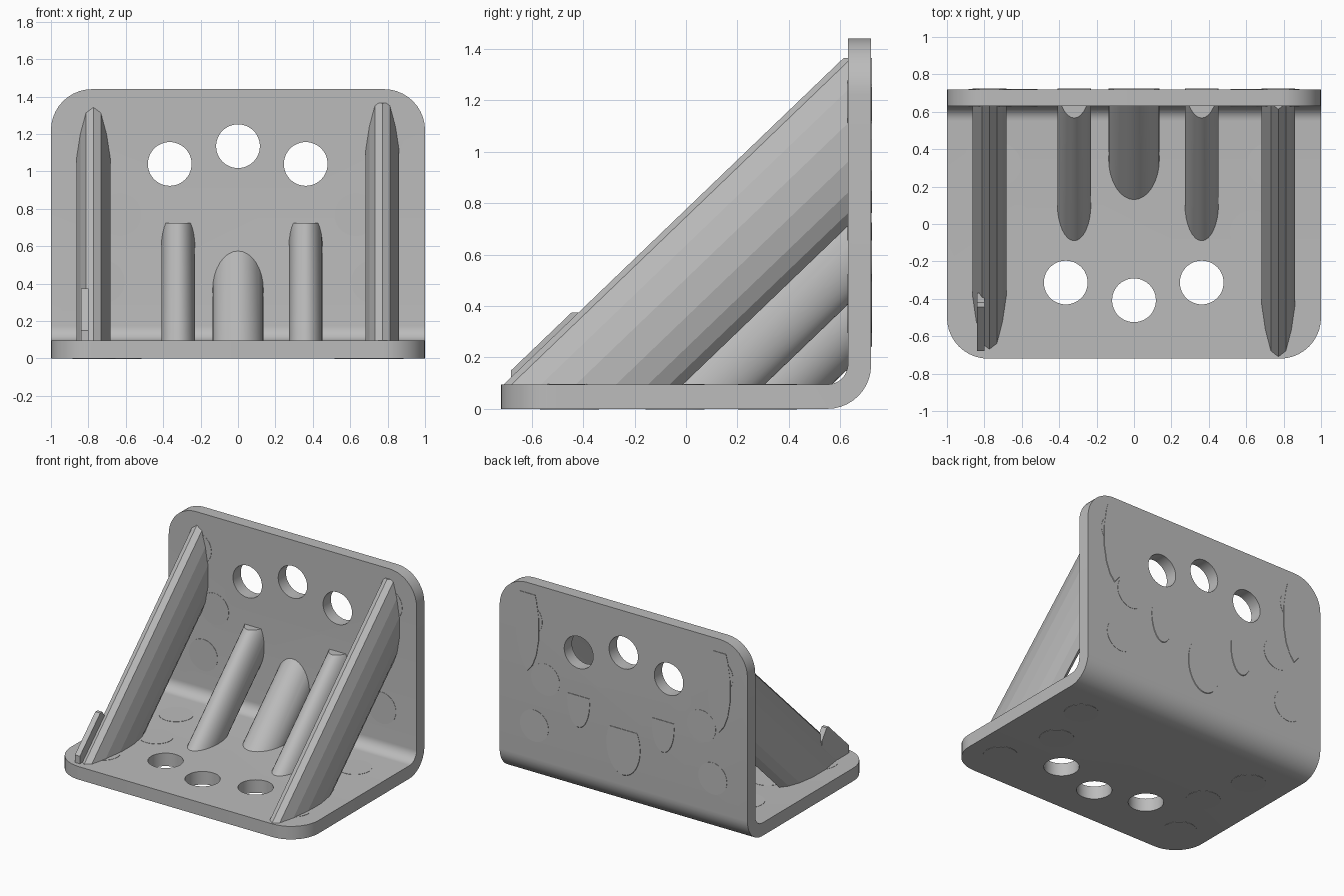
import bpy, bmesh
from math import sin, cos, pi, radians
from mathutils import Matrix

cube = bpy.data.objects.get("Cube")
if cube:
    bpy.data.objects.remove(cube, do_unlink=True)

grey = bpy.data.materials.new("plain_grey")
grey.use_nodes = True
grey.diffuse_color = (0.5, 0.5, 0.5, 1)
grey.node_tree.nodes["Principled BSDF"].inputs["Base Color"].default_value = (0.5, 0.5, 0.5, 1)

SLOPE = 0.96     # rise of the braces
FLOOR = 0.095    # top of the base plate
WALL = 0.63      # inner face of the upright plate
BACK = 0.72      # outer face of the upright plate


def finish(bm, name, smooth=None):
    bmesh.ops.recalc_face_normals(bm, faces=bm.faces)
    mesh = bpy.data.meshes.new(name)
    bm.to_mesh(mesh)
    bm.free()
    mesh.materials.append(grey)
    ob = bpy.data.objects.new(name, mesh)
    bpy.context.collection.objects.link(ob)
    if smooth:
        shade(ob, smooth)
    return ob


def shade(ob, angle):
    bpy.ops.object.select_all(action='DESELECT')
    ob.select_set(True)
    bpy.context.view_layer.objects.active = ob
    bpy.ops.object.shade_smooth_by_angle(angle=radians(angle))


def loft(bm, start, end):
    """Closed prism between two matching loops of points."""
    a = [bm.verts.new(p) for p in start]
    b = [bm.verts.new(p) for p in end]
    bm.faces.new(a)
    bm.faces.new(b[::-1])
    for i in range(len(a)):
        j = (i + 1) % len(a)
        bm.faces.new((a[i], b[i], b[j], a[j]))


def side_prism(bm, profile, x0, x1):
    loft(bm, [(x0, y, z) for y, z in profile], [(x1, y, z) for y, z in profile])


def disc(bm, x, along, upright, radius, depth):
    """Cylinder through the base plate, or through the upright plate."""
    if upright:
        m = Matrix.Translation((x, (WALL + BACK) / 2, along)) @ Matrix.Rotation(pi / 2, 4, 'X')
    else:
        m = Matrix.Translation((x, along, FLOOR / 2))
    bmesh.ops.create_cone(bm, cap_ends=True, segments=48, radius1=radius,
                          radius2=radius, depth=depth, matrix=m)


def brace(name, x, front, section, cap, smooth=None):
    """Sloping bar; section holds (sideways, drop below top line) pairs."""
    z0 = FLOOR - 0.01
    end_y = BACK + 0.004
    start = [(x + dx, front + v / SLOPE, z0) for dx, v in section]
    end = [(x + dx, end_y, z0 - v + SLOPE * (end_y - front)) for dx, v in section]
    bm = bmesh.new()
    loft(bm, start, end)
    # level cut at the upper end
    cut = bmesh.ops.bisect_plane(bm, geom=bm.verts[:] + bm.edges[:] + bm.faces[:],
                                 plane_co=(0, 0, cap), plane_no=(0, 0, 1), clear_outer=True)
    edges = [e for e in cut["geom_cut"] if isinstance(e, bmesh.types.BMEdge)]
    if edges:
        bmesh.ops.holes_fill(bm, edges=edges, sides=0)
    return finish(bm, name, smooth)


def oval(half_width, height, count=32):
    return [(half_width * sin(2 * pi * i / count),
             height / 2 * (1 - cos(2 * pi * i / count))) for i in range(count)]


# L-shaped plate with a rounded bend
def arc(cz, radius):
    return [(0.55 + radius * sin(pi / 2 * i / 10), cz - radius * cos(pi / 2 * i / 10))
            for i in range(11)]


bm = bmesh.new()
profile = [(-BACK, 0)] + arc(0.17, 0.17) + [(BACK, 1.44), (WALL, 1.44)]
profile += arc(FLOOR + 0.08, 0.08)[::-1] + [(-BACK, FLOOR)]
side_prism(bm, profile, -1, 1)


def is_corner(e):
    a, b = (v.co for v in e.verts)
    if abs(a.x - b.x) > 0.01:
        return False
    return max(a.y, b.y) < -0.7 or min(a.z, b.z) > 1.43


bmesh.ops.bevel(bm, geom=[e for e in bm.edges if is_corner(e)], offset=0.22,
                segments=10, profile=0.5, affect='EDGES')
bracket = finish(bm, "bracket_plate")

# Open screw holes, three in each plate
bm = bmesh.new()
for x, z in ((-0.365, 1.04), (0, 1.135), (0.362, 1.04)):
    disc(bm, x, z, True, 0.117, 0.3)
    disc(bm, x, 0.727 - z, False, 0.117, 0.3)
cutter = finish(bm, "hole_cutter")
cutter.hide_render = True
mod = bracket.modifiers.new("holes", 'BOOLEAN')
mod.operation = 'DIFFERENCE'
mod.solver = 'EXACT'
mod.object = cutter
bpy.context.view_layer.objects.active = bracket
bpy.ops.object.modifier_apply(modifier=mod.name)
bpy.data.objects.remove(cutter, do_unlink=True)
shade(bracket, 30)

# Plugged holes, nearly flush with the plates
bm = bmesh.new()
for side in (-1, 1):
    for x, z in ((0.63, 0.77), (0.72, 0.41), (0.77, 1.18)):
        disc(bm, side * x, z, True, 0.115, BACK - WALL + 0.004)
        disc(bm, side * x, 0.727 - z, False, 0.115, FLOOR + 0.004)
finish(bm, "hole_plugs", 30)

# Two tall faceted side ribs
half = [(0.04, 0.03), (0.07, 0.14), (0.09, 0.27), (0.09, 0.42), (0.07, 0.54), (0.04, 0.62)]
rib = [(0, 0)] + half + [(0, 0.67)] + [(-x, v) for x, v in half[::-1]]
brace("right_rib", -0.773, -0.68, rib, 1.345)
brace("left_rib", 0.772, -0.72, rib, 1.365)

# Round inner braces
brace("right_brace", -0.32, -0.10, oval(0.09, 0.38), 0.725, 40)
brace("left_brace", 0.362, -0.10, oval(0.09, 0.38), 0.725, 40)
brace("middle_brace", 0, 0.12, oval(0.136, 0.42), 0.575, 40)

# Small loose sliver beside the right rib
bm = bmesh.new()
side_prism(bm, [(-0.68, 0.085), (-0.68, 0.15), (-0.445, 0.375),
                (-0.42, 0.375), (-0.37, 0.30), (-0.37, 0.085)], -0.84, -0.80)
finish(bm, "rib_sliver")
